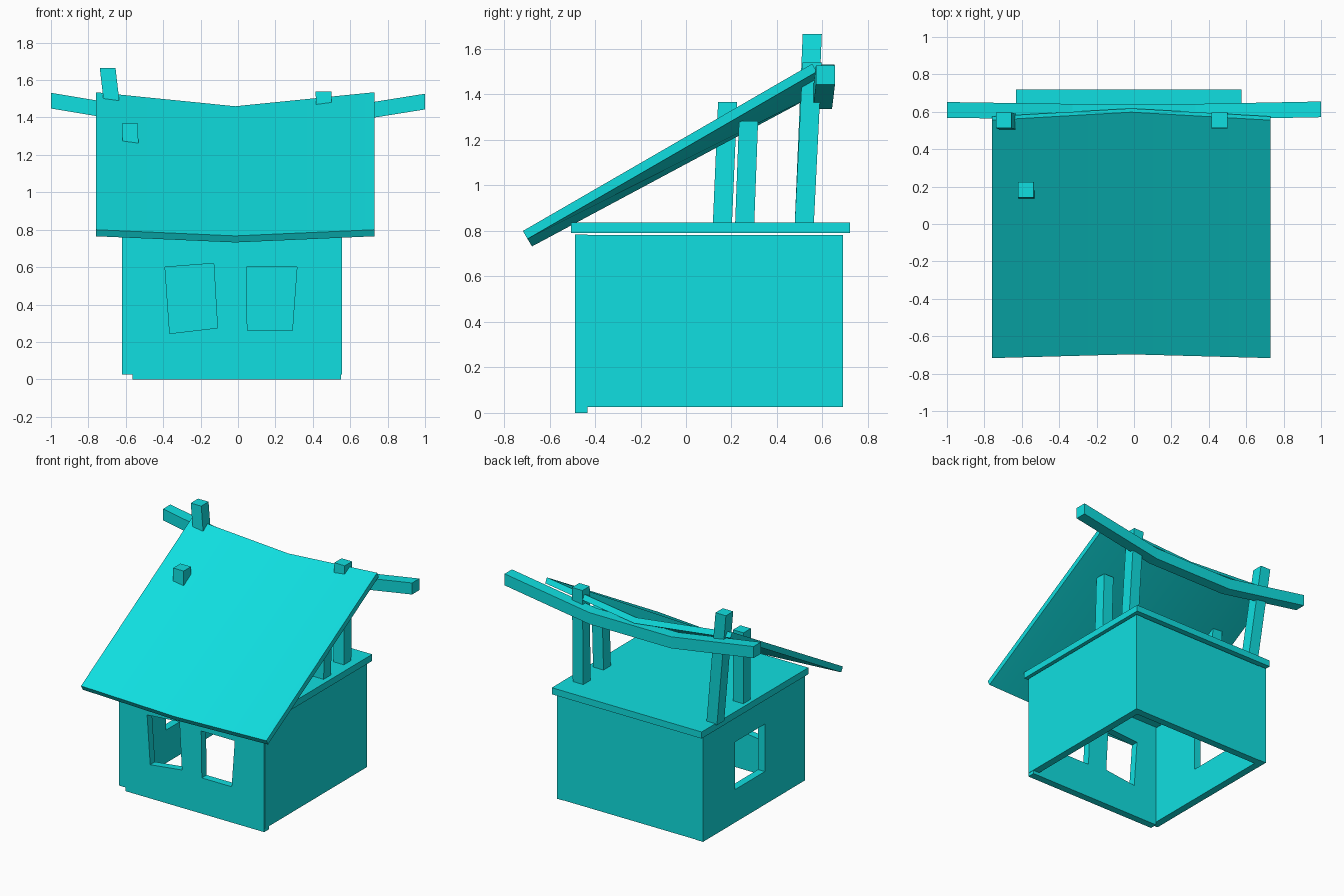
import bpy, bmesh
from mathutils import Vector

cube = bpy.data.objects.get("Cube")
if cube:
    bpy.data.objects.remove(cube, do_unlink=True)

paint = bpy.data.materials.new("turquoise")
paint.use_nodes = True
colour = (0.005, 0.74, 0.75, 1)
paint.diffuse_color = colour
paint.node_tree.nodes["Principled BSDF"].inputs["Base Color"].default_value = colour


def loft(name, rings):
    """Solid skinned through a list of matching closed rings, with end caps."""
    bm = bmesh.new()
    loops = [[bm.verts.new(p) for p in ring] for ring in rings]
    n = len(loops[0])
    for a, b in zip(loops, loops[1:]):
        for i in range(n):
            j = (i + 1) % n
            bm.faces.new((a[i], a[j], b[j], b[i]))
    bm.faces.new(loops[0])
    bm.faces.new(loops[-1])
    bmesh.ops.recalc_face_normals(bm, faces=bm.faces)
    mesh = bpy.data.meshes.new(name)
    bm.to_mesh(mesh)
    bm.free()
    mesh.materials.append(paint)
    obj = bpy.data.objects.new(name, mesh)
    bpy.context.collection.objects.link(obj)
    return obj


def rect(x0, x1, y0, y1, z):
    return [(x0, y0, z), (x1, y0, z), (x1, y1, z), (x0, y1, z)]


def box(name, x0, x1, y0, y1, z0, z1):
    return loft(name, [rect(x0, x1, y0, y1, z) for z in (z0, z1)])


def post(name, base, top, half=0.042):
    return loft(name, [rect(x - half, x + half, y - half, y + half, z)
                       for x, y, z in (base, top)])


def cut(wall, cutter):
    """Cut an opening through a wall and discard the cutter."""
    mod = wall.modifiers.new("opening", "BOOLEAN")
    mod.operation, mod.solver, mod.object = "DIFFERENCE", "EXACT", cutter
    graph = bpy.context.evaluated_depsgraph_get()
    mesh = bpy.data.meshes.new_from_object(wall.evaluated_get(graph))
    wall.modifiers.clear()
    wall.data = mesh
    bpy.data.objects.remove(cutter, do_unlink=True)


# Walls, open underneath
box("right_hand_wall", 0.5, 0.555, -0.484, 0.69, 0.025, 0.783)
side_wall = box("window_side_wall", -0.62, -0.565, -0.484, 0.69, 0.025, 0.783)
box("back_wall", -0.565, 0.5, 0.632, 0.687, 0.025, 0.783)
front_wall = box("front_wall", -0.563, 0.552, -0.487, -0.432, 0, 0.785)

# Crooked window openings
cut(side_wall, box("side_opening", -0.8, -0.4, -0.02, 0.32, 0.265, 0.61))
windows = [
    [(-0.39, 0.6), (-0.13, 0.62), (-0.11, 0.275), (-0.365, 0.245)],
    [(0.045, 0.6), (0.315, 0.6), (0.29, 0.26), (0.05, 0.26)],
]
for corners in windows:
    cut(front_wall, loft("front_opening",
                         [[(x, y, z) for x, z in corners] for y in (-0.6, -0.3)]))

# Flat ceiling slab
box("ceiling_slab", -0.63, 0.575, -0.505, 0.72, 0.79, 0.838)

# Leaning roof posts
post("tall_post_left", (-0.6, 0.52, 0.83), (-0.697, 0.555, 1.665))
post("tall_post_right", (0.475, 0.52, 0.83), (0.457, 0.555, 1.54))
post("short_post_left", (-0.56, 0.16, 0.83), (-0.578, 0.183, 1.367))
post("short_post_right", (0.495, 0.258, 0.83), (0.495, 0.275, 1.283))

# Sagging sloped roof sheet: eave and ridge points per cross-section
drop = Vector((0, 0.02, -0.035))
sections = []
for x, sag in ((-0.76, 0), (-0.015, 1), (0.73, 0)):
    eave = Vector((x, -0.717 + 0.02 * sag, 0.8 - 0.033 * sag))
    ridge = Vector((x, 0.555 + 0.043 * sag, 1.535 - 0.075 * sag))
    sections.append([eave, ridge, ridge + drop, eave + drop])
roof = loft("roof_sheet", sections)

# Bowed ridge beam with upturned ends
beam = []
for x, y, z in ((-1, 0.61, 1.49), (-0.33, 0.6, 1.378),
                (0.33, 0.6, 1.378), (1, 0.613, 1.485)):
    beam.append([(x, y + dy, z + dz) for dy, dz in
                 ((-0.042, -0.042), (0.042, -0.042), (0.042, 0.042), (-0.042, 0.042))])
loft("ridge_beam", beam)

# Soft shading across the gentle roof bend
bpy.ops.object.select_all(action="DESELECT")
roof.select_set(True)
bpy.context.view_layer.objects.active = roof
bpy.ops.object.shade_smooth_by_angle()
